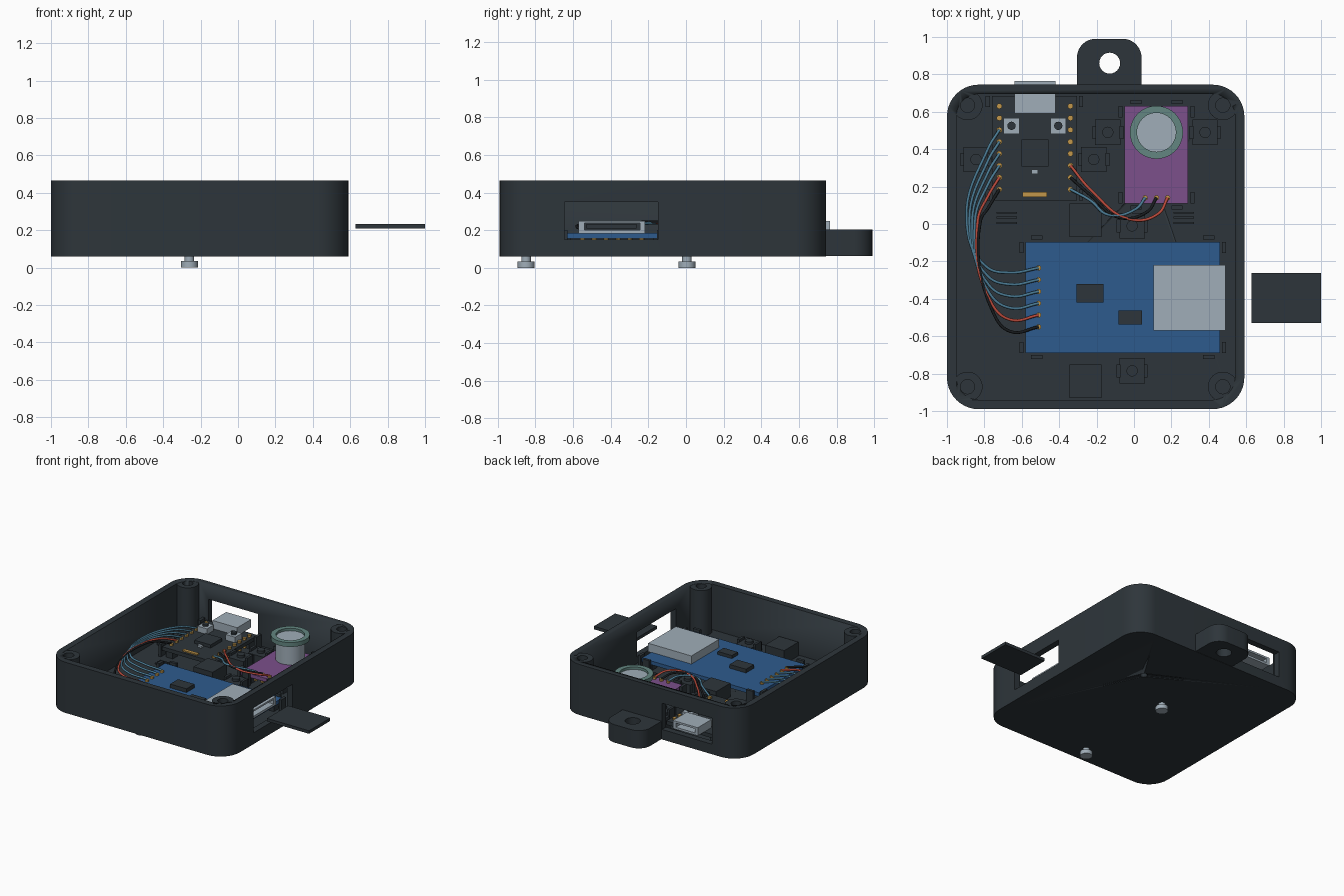
import bpy, bmesh
from math import sin, cos, pi
from mathutils import Vector

cube = bpy.data.objects.get("Cube")
if cube:
    bpy.data.objects.remove(cube, do_unlink=True)


def material(name, rgb):
    m = bpy.data.materials.new(name)
    m.use_nodes = True
    m.diffuse_color = (*rgb, 1)
    m.node_tree.nodes["Principled BSDF"].inputs["Base Color"].default_value = (*rgb, 1)
    return m


DARK = material("charcoal", (.027, .036, .043))
BLUE = material("board blue", (.027, .105, .27))
PURPLE = material("board purple", (.2, .08, .26))
LIGHT = material("light metal", (.35, .42, .48))
TEAL = material("rim teal", (.125, .24, .22))
CYAN = material("wire blue", (.07, .2, .3))
RED = material("wire red", (.5, .07, .045))
BLACK = material("wire black", (.009, .011, .013))
GOLD = material("gold", (.54, .31, .07))


def finish(name, bm, mat, smooth=False):
    bmesh.ops.recalc_face_normals(bm, faces=bm.faces)
    me = bpy.data.meshes.new(name)
    bm.to_mesh(me)
    bm.free()
    me.materials.append(mat)
    ob = bpy.data.objects.new(name, me)
    bpy.context.collection.objects.link(ob)
    if smooth:
        bpy.ops.object.select_all(action='DESELECT')
        ob.select_set(True)
        bpy.context.view_layer.objects.active = ob
        bpy.ops.object.shade_smooth_by_angle()
    return ob


def box(name, x, y, z, mat=DARK):
    """Box from (min, max) pairs."""
    bm = bmesh.new()
    bmesh.ops.create_cube(bm, size=1)
    for v in bm.verts:
        v.co = [a[0] if c < 0 else a[1] for a, c in zip((x, y, z), v.co)]
    return finish(name, bm, mat)


def block(name, cx, cy, w, d, z0, z1, mat=DARK):
    return box(name, (cx - w / 2, cx + w / 2), (cy - d / 2, cy + d / 2), (z0, z1), mat)


def rounded(name, x, y, z, radii, mat=DARK):
    """Upright prism; radii run counter-clockwise from the +x +y corner."""
    bm = bmesh.new()
    verts = []
    for i, (sx, sy) in enumerate(((1, 1), (-1, 1), (-1, -1), (1, -1))):
        r = radii[i]
        cx = (x[1] if sx > 0 else x[0]) - sx * r
        cy = (y[1] if sy > 0 else y[0]) - sy * r
        steps = 10 if r else 0
        for k in range(steps + 1):
            a = pi / 2 * (i + (k / steps if steps else 0))
            verts.append(bm.verts.new((cx + r * cos(a), cy + r * sin(a), z[0])))
    face = bm.faces.new(verts)
    top = bmesh.ops.extrude_face_region(bm, geom=[face])["geom"]
    bmesh.ops.translate(bm, vec=(0, 0, z[1] - z[0]),
                        verts=[g for g in top if isinstance(g, bmesh.types.BMVert)])
    return finish(name, bm, mat, True)


def lathe(name, cx, cy, profile, mat, n=32, closed=False):
    """Turn an (r, z) profile about a vertical axis."""
    bm = bmesh.new()
    vs = [bm.verts.new((r, 0, z)) for r, z in profile]
    es = [bm.edges.new(p) for p in zip(vs, vs[1:])]
    if closed:
        es.append(bm.edges.new((vs[-1], vs[0])))
    bmesh.ops.spin(bm, geom=vs + es, cent=(0, 0, 0), axis=(0, 0, 1), angle=2 * pi, steps=n)
    bmesh.ops.remove_doubles(bm, verts=bm.verts, dist=1e-5)
    bmesh.ops.translate(bm, verts=bm.verts, vec=(cx, cy, 0))
    return finish(name, bm, mat, True)


def cylinder(name, cx, cy, r, z0, z1, mat=DARK, n=24):
    return lathe(name, cx, cy, [(0, z0), (r, z0), (r, z1), (0, z1)], mat, n)


def tube(name, cx, cy, r0, r1, z0, z1, mat=DARK, n=32):
    return lathe(name, cx, cy, [(r0, z0), (r1, z0), (r1, z1), (r0, z1)], mat, n, True)


def cut(ob, cutters):
    for c in cutters:
        m = ob.modifiers.new("cut", 'BOOLEAN')
        m.object, m.operation, m.solver = c, 'DIFFERENCE', 'EXACT'
    deps = bpy.context.evaluated_depsgraph_get()
    me = bpy.data.meshes.new_from_object(ob.evaluated_get(deps))
    ob.modifiers.clear()
    ob.data = me
    for c in cutters:
        bpy.data.objects.remove(c, do_unlink=True)


def wire(name, points, mat, r=.008):
    cu = bpy.data.curves.new(name, 'CURVE')
    cu.dimensions = '3D'
    cu.bevel_depth, cu.bevel_resolution, cu.resolution_u = r, 2, 8
    sp = cu.splines.new('BEZIER')
    sp.bezier_points.add(len(points) - 1)
    for bp, p in zip(sp.bezier_points, points):
        bp.co = Vector(p)
        bp.handle_left_type = bp.handle_right_type = 'AUTO'
    cu.materials.append(mat)
    bpy.context.collection.objects.link(bpy.data.objects.new(name, cu))


# Open tray with port openings and a hole in the floor
case = rounded("case", (-1, .59), (-.99, .745), (.06, .465), [.17] * 4)
cut(case, [
    rounded("cavity", (-.95, .54), (-.94, .695), (.1, .6), [.12] * 4),
    box("card_opening", (.5, .7), (-.645, -.15), (.15, .35)),
    box("port_opening", (-.75, -.31), (.65, .8), (.14, .35)),
    cylinder("floor_hole", .11, .24, .026, 0, .2)])

# Corner screw posts
for x in (-.89, .475):
    for y in (-.87, .635):
        tube("corner_post", x, y, .038, .08, .09, .463)
        cylinder("post_core", x, y, .05, .09, .33)

# Hanging lug
lug = rounded("hanging_lug", (-.305, .04), (.72, .99), (.062, .205), [.1, .1, 0, 0])
cut(lug, [cylinder("lug_hole", -.13, .86, .056, 0, .3)])

# Knobs underneath, each below a square housing
for y, yb in ((.005, .02), (-.85, -.84)):
    lathe("knob", -.26, y, [(0, 0), (.045, 0), (.045, .034), (.025, .034), (.025, .1), (0, .1)], LIGHT, 24)
    block("knob_housing", -.26, yb, .17, .18, .09, .21)

# Small bosses with side clips
for x, y, turned in ((-.845, .345, 0), (-.215, .345, 0), (-.14, .49, 0),
                     (.38, .49, 0), (-.01, -.01, 0), (-.01, -.785, 0)):
    block("boss", x, y, .135, .135, .09, .17)
    cylinder("boss_button", x, y, .03, .17, .19)
    for s in (-1, 1):
        block("boss_clip", x + s * .073, y, .02, .07, .09, .19)

# Floor ribs
for x in (-.68, .265):
    for y in (.06, .035, .005):
        block("floor_rib", x, y, .11, .01, .09, .11)

# Boards, their supports and clips
BZ, TZ = .155, .185
boards = (("reader_board", (-.58, .46), (-.69, -.095), BLUE),
          ("sensor_board", (-.05, .29), (.11, .63), PURPLE),
          ("control_board", (-.76, -.305), (.125, .685), DARK))
for name, xs, ys, mat in boards:
    box(name, xs, ys, (BZ, TZ), mat)
    for sx, x in zip((-1, 1), xs):
        for sy, y in zip((-1, 1), ys):
            block("board_support", x - sx * .05, y - sy * .05, .06, .06, .09, BZ)
            block("side_clip", x + sx * .022, y - sy * .03, .022, .06, .09, .2)
            if mat is not DARK:
                block("end_clip", x - sx * .06, y + sy * .022, .06, .022, .09, .2)

# Card reader: open-fronted shell, chips and the loose card
reader = box("card_socket", (.105, .488), (-.57, -.218), (TZ - .003, .25), LIGHT)
cut(reader, [box("socket_slot", (.3, .6), (-.54, -.245), (.2, .237))])
box("socket_lining", (.29, .31), (-.54, -.245), (.2, .237))
block("reader_chip", -.235, -.37, .145, .1, TZ, .215)
block("reader_chip", -.02, -.5, .125, .075, TZ, .21)
box("memory_card", (.628, 1), (-.53, -.262), (.208, .232))

# Gas sensor can with a raised rim
cylinder("sensor_can", .12, .49, .108, TZ, .36, LIGHT, 40)
tube("sensor_rim", .12, .49, .104, .142, .345, .38, TEAL, 40)

# Control board parts
port = box("port_shell", (-.64, -.42), (.59, .765), (TZ, .25), LIGHT)
cut(port, [box("port_mouth", (-.615, -.445), (.7, .8), (.202, .235))])
block("control_chip", -.53, .38, .145, .145, TZ, .21)
block("status_light", -.53, .28, .035, .025, TZ, .2, LIGHT)
block("antenna", -.53, .158, .13, .026, TZ, .195, GOLD)
for x in (-.655, -.405):
    block("push_button", x, .525, .085, .085, TZ, .23, LIGHT)
    cylinder("button_cap", x, .525, .022, .23, .245)

# Header pins
pins = [.63 - .0635 * i for i in range(8)]
sockets = [-.235 - .063 * i for i in range(6)]
for y in pins:
    for x in (-.72, -.34):
        cylinder("control_pin", x, y, .015, .12, .2, GOLD, 12)
for y in sockets:
    cylinder("reader_pin", -.51, y, .014, .13, .2, GOLD, 12)
for x in (.06, .12, .18):
    cylinder("sensor_pin", x, .14, .014, .13, .2, GOLD, 12)

# Wire loom from control board to reader, then to sensor
for i, mat in enumerate((CYAN, CYAN, CYAN, CYAN, RED, BLACK)):
    y0, y1 = pins[i + 2], sockets[i]
    wire("loom_wire", [(-.72, y0, .2), (-.78, y0 - .1, .235),
                       (-.895 + .015 * i, .02, .24), (-.79 + .008 * i, y1 * .8 - .04, .235),
                       (-.66, y1 - .025, .225), (-.51, y1, .2)], mat)
for y, x, dip, mat in ((pins[5], .18, .025, RED), (pins[6], .12, .035, BLACK), (pins[7], .06, .05, CYAN)):
    wire("sensor_wire", [(-.34, y, .2), (-.23, y * .45 + .04, .23),
                         (x - .2, dip, .24), (x - .05, dip + .03, .23), (x, .14, .2)], mat)
